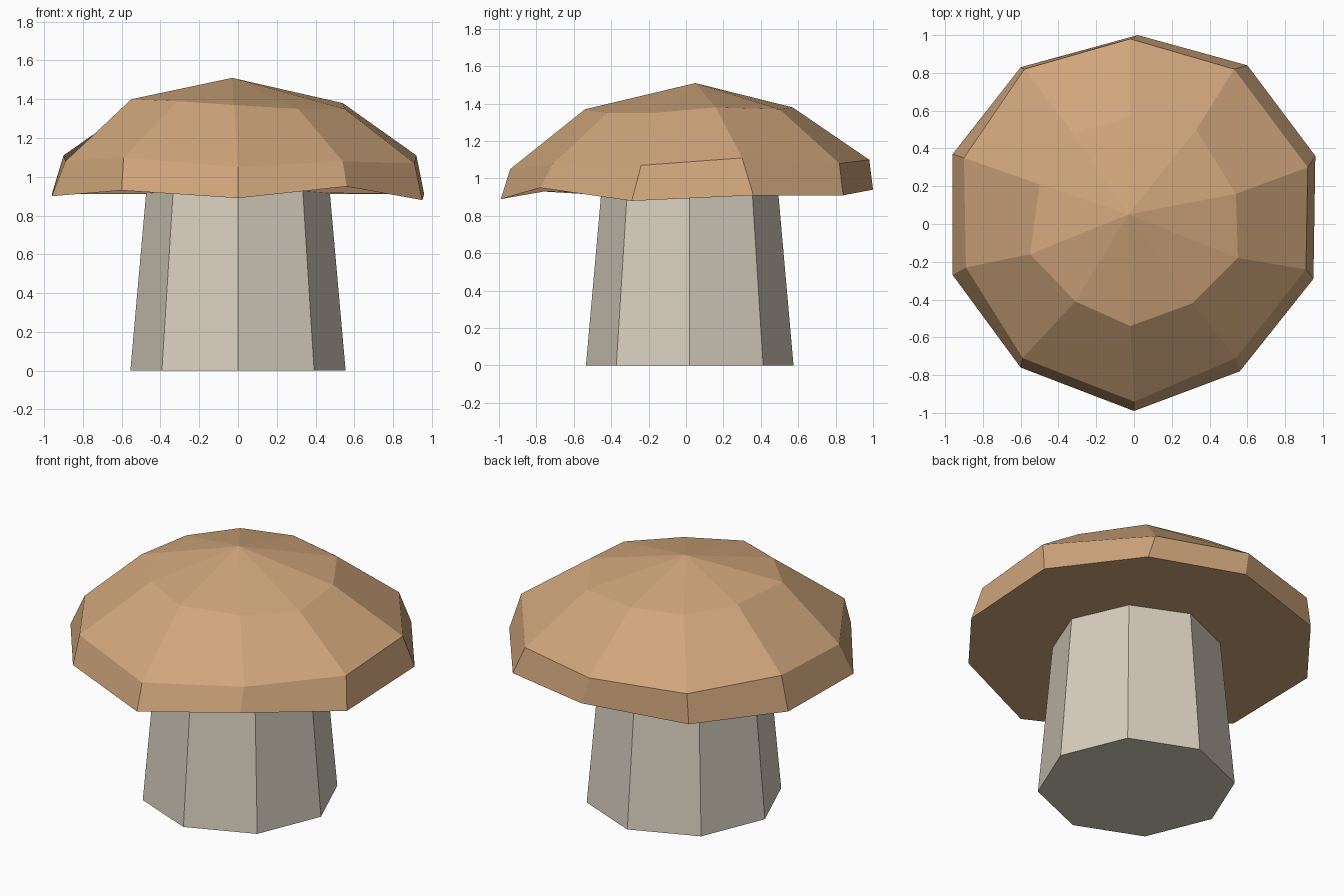
import bpy
import bmesh
from math import cos, sin, tau

default_cube = bpy.data.objects.get("Cube")
if default_cube:
    bpy.data.objects.remove(default_cube, do_unlink=True)


def make_material(name, colour):
    material = bpy.data.materials.new(name)
    material.use_nodes = True
    material.diffuse_color = (*colour, 1)
    shader = material.node_tree.nodes["Principled BSDF"]
    shader.inputs["Base Color"].default_value = (*colour, 1)
    return material


def bridge_rings(bm, lower, upper):
    """Join two vertex loops of equal length with a band of quads."""
    count = len(lower)
    for i in range(count):
        j = (i + 1) % count
        bm.faces.new((lower[i], lower[j], upper[j], upper[i]))


def make_lofted_part(name, rings, material, apex=None):
    """Loft a faceted solid through rings, ending in a point or a flat lid."""
    bm = bmesh.new()
    loops = [[bm.verts.new(point) for point in ring] for ring in rings]
    for lower, upper in zip(loops, loops[1:]):
        bridge_rings(bm, lower, upper)
    bm.faces.new(reversed(loops[0]))
    last = loops[-1]
    if apex:
        tip = bm.verts.new(apex)
        for first, second in zip(last, last[1:] + last[:1]):
            bm.faces.new((first, second, tip))
    else:
        bm.faces.new(last)
    bmesh.ops.recalc_face_normals(bm, faces=bm.faces)

    mesh = bpy.data.meshes.new(name)
    bm.to_mesh(mesh)
    bm.free()
    mesh.materials.append(material)
    part = bpy.data.objects.new(name, mesh)
    bpy.context.scene.collection.objects.link(part)
    return part


def regular_ring(sides, radius, centre_y, height):
    angles = [tau * i / sides for i in range(sides)]
    return [(radius * cos(a), centre_y + radius * sin(a), height) for a in angles]


cap_brown = make_material("cap brown", (.63, .38, .2))
stem_cream = make_material("stem cream", (.68, .62, .52))

# Stem: tapered octagonal column, its top hidden inside the cap
stem_rings = [
    regular_ring(sides=8, radius=.555, centre_y=.02, height=0),
    regular_ring(sides=8, radius=.47, centre_y=.02, height=.96),
]
make_lofted_part("stem", stem_rings, stem_cream)

# Cap: ten-sided, slightly irregular hand-shaped rings, from the back clockwise
rim_bottom = [
    (.02, 1, .94), (.6, .84, .91), (.96, .36, .91), (.95, -.29, .88),
    (.56, -.78, .95), (0, -.99, .89), (-.6, -.76, .93), (-.96, -.27, .9),
    (-.96, .37, .91), (-.6, .83, .91),
]
rim_top = [
    (-.02, .98, 1.1), (.53, .82, 1.08), (.92, .3, 1.11), (.91, -.24, 1.07),
    (.54, -.71, 1.08), (0, -.94, 1.05), (-.59, -.71, 1.1), (-.89, -.23, 1.08),
    (-.9, .35, 1.11), (-.58, .82, 1.09),
]
crown = [
    (-.02, .57, 1.38), (.33, .5, 1.37), (.54, .16, 1.38), (.55, -.18, 1.35),
    (.31, -.42, 1.35), (-.02, -.54, 1.37), (-.31, -.41, 1.39),
    (-.55, -.16, 1.4), (-.5, .21, 1.39), (-.32, .48, 1.38),
]
make_lofted_part("cap", [rim_bottom, rim_top, crown], cap_brown, apex=(-.03, .05, 1.51))
